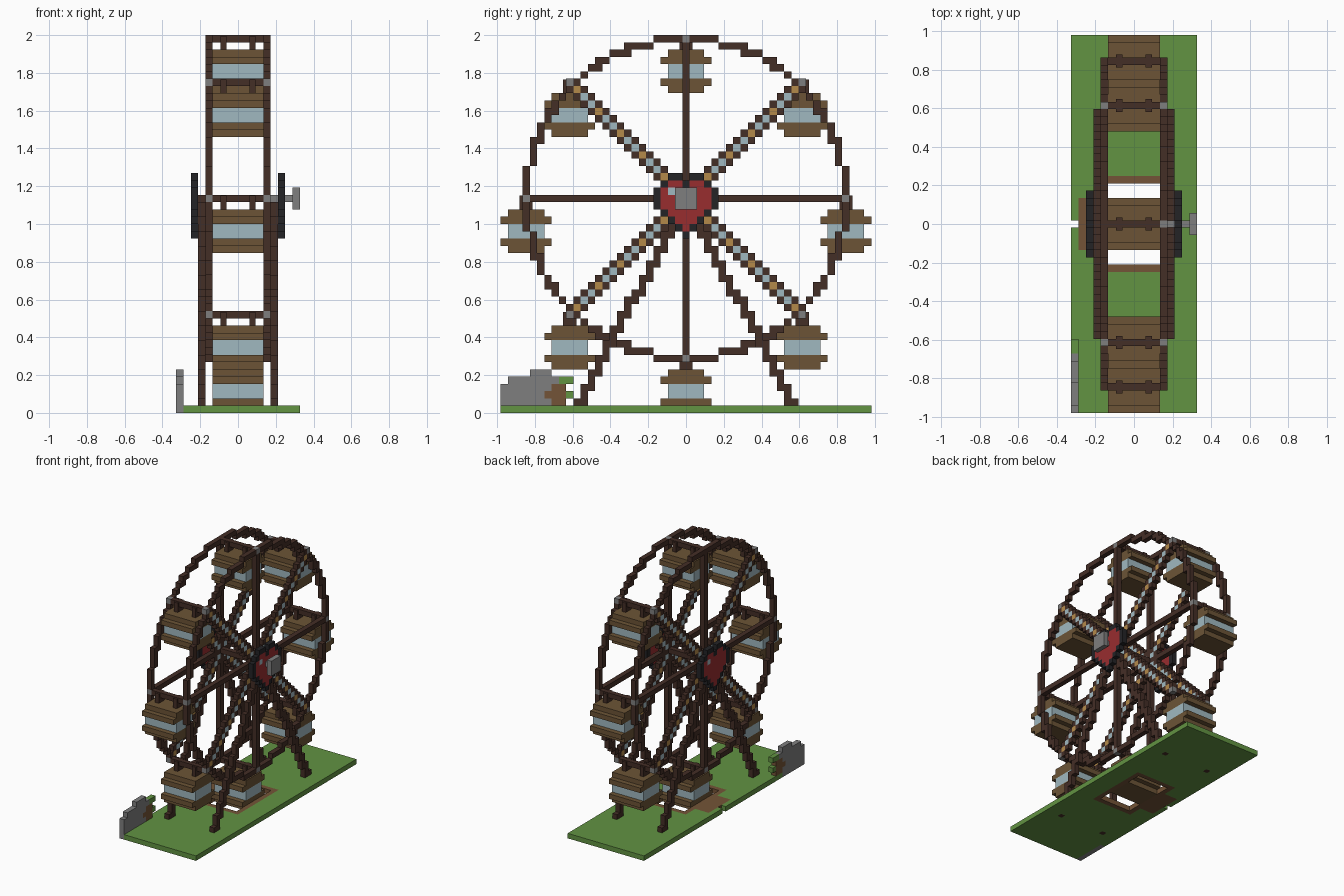
import bpy
import math
from mathutils import Vector

cube = bpy.data.objects.get("Cube")
if cube:
    bpy.data.objects.remove(cube)

U = 1 / 26          # edge of one block
HUB = 29            # block row of the axle
R = 22              # wheel radius in blocks


def linear(c):
    c /= 255
    return c / 12.92 if c <= 0.04045 else ((c + 0.055) / 1.055) ** 2.4


def material(name, *rgb):
    m = bpy.data.materials.new(name)
    m.use_nodes = True
    col = [linear(c) for c in rgb] + [1]
    m.diffuse_color = col
    m.node_tree.nodes["Principled BSDF"].inputs["Base Color"].default_value = col
    return m


DARK = material("dark wood", 68, 46, 38)
WOOD = material("cabin wood", 108, 84, 54)
GLASS = material("pale glass", 160, 185, 192)
LAMP = material("lamp amber", 180, 138, 74)
RED = material("heart red", 152, 45, 47)
BLACK = material("heart outline", 35, 35, 38)
GREY = material("stone grey", 127, 127, 127)
GREEN = material("grass green", 98, 147, 66)
DIRT = material("dirt brown", 116, 84, 55)

grid = {}           # block position -> (part name, material)


def put(part, mat, i, j, k):
    grid[(i, j, k)] = (part, mat)


def fill(part, mat, xs, ys, zs):
    for i in range(xs[0], xs[1] + 1):
        for j in range(ys[0], ys[1] + 1):
            for k in range(zs[0], zs[1] + 1):
                put(part, mat, i, j, k)


# Ground with a framed pit under the lowest cabin
fill("ground", GREEN, (-8, 8), (-25, 25), (0, 0))
fill("ground", DIRT, (-4, 4), (-6, 6), (0, 0))
fill("ground", DIRT, (-7, -5), (-3, 3), (0, 0))
for i in range(-3, 4):
    for j in range(-5, 6):
        del grid[(i, j, 0)]
del grid[(-8, 0, 0)]

# A-frame legs
for side, x in (("left", 5), ("right", -5)):
    for s in (-1, 1):
        for k in range(0, HUB):
            a = round(15 * (1 - (k - 1) / 28)) if k else 15
            b = round(15 * (1 - k / 28)) if k else 15
            for j in range(b, a + 1):
                put(side + "_legs", DARK, x, s * j, k)

# Wheel rims, spokes and hearts on both sides
HEART = ["  ##",
         "#rr#",
         "rrrr#", "rrrr#", "rrrr#"]
JOINTS = [(0, R), (16, 16), (R, 0), (16, -16), (0, -R), (-16, -16), (-R, 0), (-16, 16)]


def heart_colour(j, row):
    """Pixel heart: row 0 is the tip, row 8 the top."""
    a = abs(j)
    if row <= 4:
        edge = row
    else:
        edge = {5: 4, 6: 4, 7: 3, 8: 2}[row]
    if a > edge or (row == 8 and a == 0):
        return None
    if a == edge or row == 8 or (row == 7 and a == 0):
        return BLACK
    return RED


for side, s in (("left", 1), ("right", -1)):
    x = 4 * s
    for j in range(-R, R + 1):
        for d in range(-R, R + 1):
            if round(math.hypot(j, d)) == R:
                put(side + "_rim", DARK, x, j, HUB + d)
    for t in range(-R + 1, R):
        put(side + "_spokes", DARK, x, t, HUB)
        put(side + "_spokes", DARK, x, 0, HUB + t)
    for sy in (-1, 1):
        for sz in (-1, 1):
            for d in range(1, 16):
                put(side + "_spokes", LAMP if d % 3 == 0 else GLASS, x, sy * d, HUB + sz * d)
                put(side + "_spokes", DARK, x, sy * (d + 1), HUB + sz * d)
                put(side + "_spokes", DARK, x, sy * d, HUB + sz * (d + 1))
    for j, d in JOINTS:
        put(side + "_joints", DARK if s < 0 and d == R else GREY, x, j, HUB + d)
    for row in range(9):
        for j in range(-4, 5):
            col = heart_colour(j, row)
            if col:
                put(side + "_heart", col, 6 * s, j, 24 + row)
    put(side + "_heart", GLASS, 6 * s, -2 * s, HUB + 1)

# Axle and crank handle
fill("axle", DARK, (-5, 4), (0, 0), (HUB, HUB))
put("axle", GREY, 5, 0, HUB)
put("crank", GREY, 7, 0, HUB)
fill("crank", GREY, (8, 8), (-1, 1), (HUB - 1, HUB + 1))


# Cabins hanging from the joints
def box(name, mat, centre, size):
    bpy.ops.mesh.primitive_cube_add(size=1, location=centre)
    ob = bpy.context.object
    ob.name = name
    ob.scale = size
    ob.data.materials.append(mat)


for n, (j, d) in enumerate(JOINTS, 1):
    top = HUB + d
    fill(f"crossbar_{n}", DARK, (-3, 3), (j, j), (top, top))
    for row, half, mat in ((2, 2, WOOD), (3, 3, WOOD), (4, 2, GLASS),
                           (5, 2, GLASS), (6, 3, WOOD), (7, 2, WOOD)):
        fill(f"cabin_{n}", mat, (-3, 3), (j - half, j + half), (top - row, top - row))
    for s in (-1, 1):
        box(f"hanger_{n}", DARK, (2 * s * U, j * U, (top - 0.05) * U),
            (0.84 * U, 1.8 * U, 1.9 * U))

# Stone slab with a small plant at the corner
for k, (a, b) in enumerate(((-25, -19), (-25, -19), (-25, -20), (-25, -19), (-24, -18), (-21, -19))):
    fill("stone_slab", GREY, (-8, -8), (a, b), (k, k))
fill("plant", DIRT, (-8, -8), (-18, -17), (1, 3))
put("plant", DIRT, -8, -19, 2)
fill("plant", GREEN, (-8, -8), (-17, -16), (4, 4))
put("plant", GREEN, -8, -16, 2)

# Turn the blocks into one mesh per part, keeping only the outer faces
parts = {}
for cell, (part, mat) in grid.items():
    parts.setdefault(part, []).append((cell, mat))

for part, cells in parts.items():
    verts, faces, slots, mats = {}, [], [], []
    for cell, mat in cells:
        if mat not in mats:
            mats.append(mat)
        for axis in range(3):
            for s in (-1, 1):
                near = list(cell)
                near[axis] += s
                if tuple(near) in grid:
                    continue
                n = Vector((0, 0, 0))
                n[axis] = s / 2
                u = Vector((0, 0, 0))
                u[(axis + 1) % 3] = 0.5
                v = n.normalized().cross(u)
                mid = Vector(cell) + Vector((0, 0, 0.5)) + n
                face = []
                for c in (-u - v, u - v, u + v, v - u):
                    key = tuple(round(q * 2) for q in mid + c)
                    face.append(verts.setdefault(key, len(verts)))
                faces.append(face)
                slots.append(mats.index(mat))
    me = bpy.data.meshes.new(part)
    me.from_pydata([Vector(p) * U / 2 for p in verts], [], faces)
    for m in mats:
        me.materials.append(m)
    me.polygons.foreach_set("material_index", slots)
    me.update()
    bpy.context.collection.objects.link(bpy.data.objects.new(part, me))
